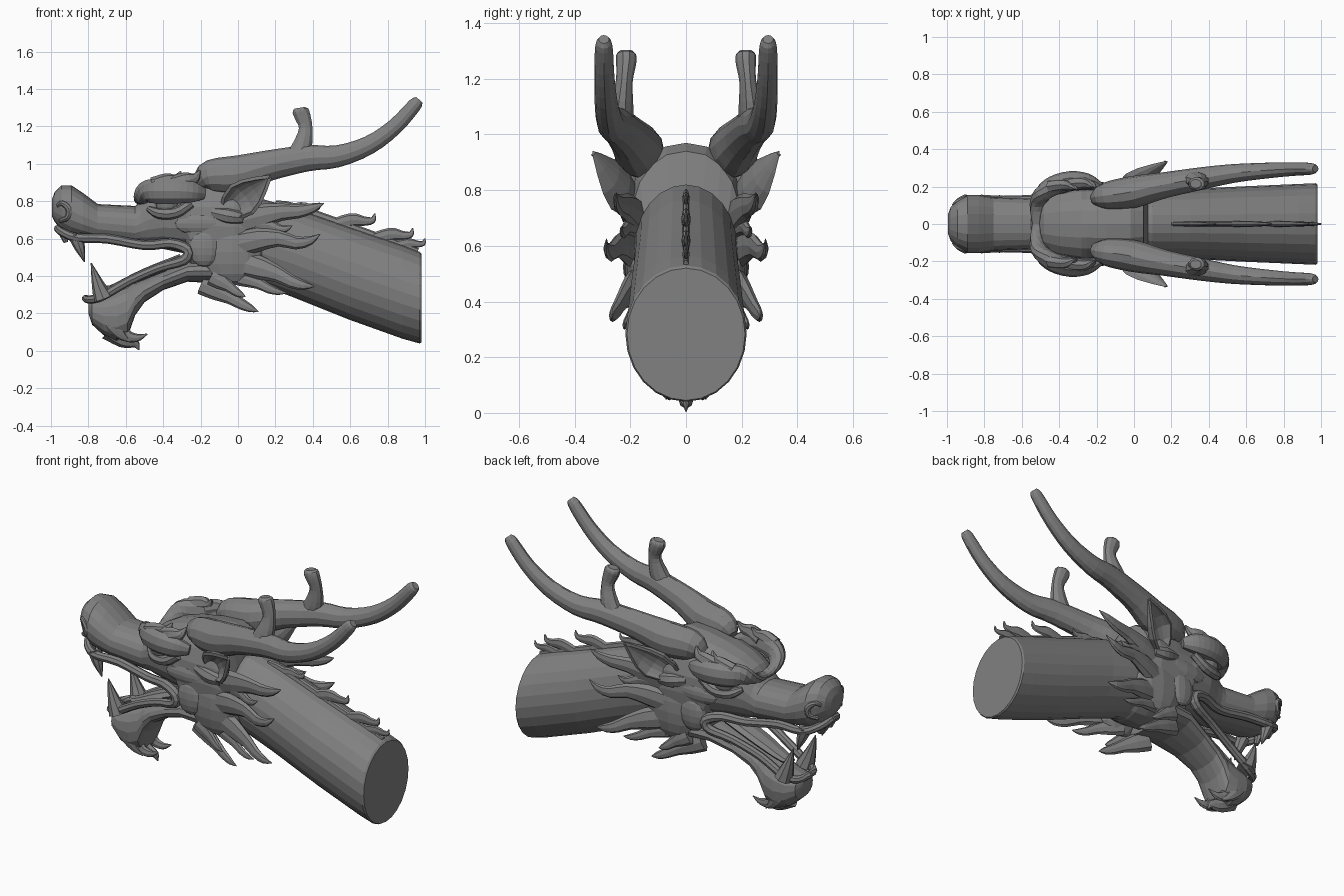
import bpy, bmesh
from math import sin, cos, pi, copysign
from mathutils import Vector

GREY = bpy.data.materials.new("dark_grey")
GREY.diffuse_color = (.22, .22, .22, 1)

def make(name, verts, faces, mirror=False):
    me = bpy.data.meshes.new(name)
    me.from_pydata([tuple(v) for v in verts], [], faces)
    bm = bmesh.new(); bm.from_mesh(me)
    bmesh.ops.recalc_face_normals(bm, faces=bm.faces)
    bm.to_mesh(me); bm.free()
    me.materials.append(GREY)
    ob = bpy.data.objects.new(name, me)
    bpy.context.collection.objects.link(ob)
    if mirror:
        m = ob.modifiers.new("mirror", 'MIRROR')
        m.use_axis = (False, True, False)
        m.use_mirror_merge = False
    return ob

def skin(name, rings, mirror=False):
    n = len(rings[0])
    verts = [v for r in rings for v in r]
    faces = [(i*n+j, i*n+(j+1) % n, (i+1)*n+(j+1) % n, (i+1)*n+j)
             for i in range(len(rings)-1) for j in range(n)]
    faces += [tuple(range(n)), tuple(range(len(verts)-n, len(verts)))]
    return make(name, verts, faces, mirror)

def spow(v, e):
    return copysign(abs(v)**e, v)

def loft(name, stations, n=20, e=0.9):
    """Closed body from (x, top, bottom, half width) cross-sections."""
    rings = []
    for x, t, b, w in stations:
        c, h = (t+b)/2, (t-b)/2
        rings.append([(x, w*spow(cos(2*pi*k/n), e), c+h*spow(sin(2*pi*k/n), e)) for k in range(n)])
    return skin(name, rings)

def tube(name, pts, flat=1.0, n=8, sub=3, mirror=True):
    """Smooth tapered tube through (x, y, z, radius), flattened sideways."""
    P = [Vector(p) for p in pts]
    P = [2*P[0]-P[1]] + P + [2*P[-1]-P[-2]]
    path = []
    for i in range(1, len(P)-2):
        a, b, c, d = P[i-1:i+3]
        for k in range(sub):
            t = k/sub
            path.append(0.5*(2*b + (c-a)*t + (2*a-5*b+4*c-d)*t*t + (3*b-a-3*c+d)*t**3))
    path.append(P[-2])
    rings = []
    for i, p in enumerate(path):
        tan = (path[min(i+1, len(path)-1)] - path[max(i-1, 0)]).to_3d().normalized()
        side = Vector((0, 1, 0)) - tan*tan.y
        side = side.normalized() if side.length > 0.05 else Vector((1, 0, 0))
        up = tan.cross(side)
        r = max(p[3], 0.002)
        rings.append([p.to_3d() + side*cos(2*pi*k/n)*r*flat + up*sin(2*pi*k/n)*r for k in range(n)])
    return skin(name, rings, mirror)

def ball(name, c, s, mirror=True):
    rings = [[(c[0]+s[0]*sin(a)*cos(2*pi*k/12), c[1]+s[1]*sin(a)*sin(2*pi*k/12), c[2]+s[2]*cos(a))
              for k in range(12)] for a in [0.02+(pi-0.04)*i/8 for i in range(9)]]
    return skin(name, rings, mirror)

def flame(name, root, tip, r, y0, y1, wave=0.03, flat=0.5):
    """Wavy flat hair lock from root to tip in the side view."""
    a, b = Vector(root), Vector(tip)
    d = b-a
    nrm = Vector((-d.y, d.x)).normalized()
    pts = []
    for t, o, k in ((0, 0, 1), (.25, .3, .9), (.5, .1, .62), (.7, -.9, .5), (.87, -.8, .34), (1, 0, .03)):
        q = a+d*t+nrm*o*wave
        pts.append((q.x, y0+(y1-y0)*min(1, t*1.2), q.y, r*k))
    return tube(name, pts, flat, 8, 2)

# Neck
loft("neck", [(-.02, .78, .37, .15), (.1, .82, .36, .185), (.3, .765, .285, .187), (.6, .66, .165, .202),
              (.88, .565, .065, .214), (.97, .53, .04, .218), (.98, .52, .045, .212)], 24, 1)
# Skull and snout
loft("skull_and_snout", [
    (-.995, .81, .72, .05), (-.98, .85, .69, .09), (-.945, .885, .645, .125), (-.89, .885, .61, .155),
    (-.83, .845, .595, .155), (-.75, .785, .585, .142), (-.55, .775, .56, .135), (-.52, .80, .56, .14),
    (-.48, .85, .55, .155), (-.4, .895, .545, .19), (-.28, .935, .52, .21), (-.25, .94, .42, .21),
    (-.15, .96, .375, .215), (-.02, .97, .36, .215), (.05, .94, .36, .2), (.075, .81, .37, .185)])
# Lower jaw with chin
loft("lower_jaw", [
    (-.80, .26, .20, .04), (-.78, .275, .14, .085), (-.72, .29, .085, .11), (-.65, .32, .05, .115),
    (-.59, .345, .075, .115), (-.55, .365, .19, .118), (-.5, .385, .26, .122), (-.4, .425, .325, .14),
    (-.27, .48, .37, .175), (-.1, .5, .36, .19)], 16, .85)
# Lips running round the mouth corner
tube("lips", [(-.965, 0, .655, .02), (-.94, .08, .635, .022), (-.86, .13, .605, .024), (-.7, .125, .6, .026),
              (-.5, .135, .565, .026), (-.36, .172, .575, .028), (-.27, .195, .54, .03), (-.29, .19, .485, .028),
              (-.42, .155, .445, .024), (-.58, .122, .375, .024), (-.72, .108, .295, .024),
              (-.79, .075, .275, .022), (-.815, 0, .28, .02)])
# Tongue
tube("tongue", [(-.3, 0, .49, .03), (-.5, 0, .41, .03), (-.66, 0, .34, .02), (-.71, 0, .34, .008)], 2.2, mirror=False)
# Fangs
tube("upper_fang", [(-.87, .11, .62, .04), (-.845, .115, .55, .028), (-.82, .115, .475, .003)])
tube("lower_fang", [(-.72, .1, .28, .055), (-.75, .105, .36, .033), (-.785, .105, .47, .003)])
tube("front_tooth", [(-.94, .05, .65, .03), (-.92, .05, .58, .012)])
# Nostrils
tube("nostril", [(-.965, .1, .775, .01), (-.94, .122, .79, .015), (-.905, .14, .76, .018), (-.91, .135, .715, .016),
                 (-.95, .105, .695, .012)])

# Brow ridge across the forehead, eyes and lids
tube("brow", [(-.52, 0, .80, .025), (-.52, .1, .815, .04), (-.49, .16, .85, .06), (-.43, .205, .855, .07),
              (-.34, .23, .855, .07), (-.25, .225, .85, .06), (-.18, .2, .84, .03)], .75, 10)
ball("eye", (-.38, .185, .785), (.06, .042, .05))
tube("lower_eyelid", [(-.48, .15, .76, .015), (-.42, .19, .735, .03), (-.33, .21, .74, .03), (-.25, .21, .79, .025)])
for x, y, z in [(-.42, .2, .88), (-.32, .21, .885)]:
    tube("brow_tuft", [(x-.03, y, z, .05), (x+.04, y+.01, z+.025, .045), (x+.09, y, z+.04, .028),
                       (x+.115, y-.015, z+.08, .004)], .75)

# Antlers with prongs
tube("antler", [(-.21, .135, .9, .04), (-.15, .15, .935, .085), (0, .172, .945, .1), (.16, .207, .99, .082),
                (.37, .245, 1.03, .07), (.53, .27, 1.04, .059), (.7, .285, 1.1, .05), (.84, .293, 1.2, .043),
                (.945, .295, 1.315, .037), (.97, .295, 1.342, .022)], .85, 12)
tube("antler_prong", [(.31, .238, 1.03, .06), (.345, .232, 1.1, .054), (.362, .222, 1.19, .038), (.345, .215, 1.255, .045),
                      (.333, .215, 1.285, .045), (.33, .215, 1.3, .03)], .8, 10)

# Cupped ears
base, axis = Vector((-.07, .17, .74)), Vector((.24, .165, .19))
wide, out = Vector((.6, 0, -.75)), Vector((-.3, .9, -.3)).normalized()
prof = [(0, .03), (.2, .075), (.42, .095), (.62, .078), (.82, .042), (1, .003)]
m = 9
verts = [base+axis*t + wide*w*sin(a) - out*w*.75*(cos(a)-.5)
         for t, w in prof for a in [-pi/2+pi*k/(m-1) for k in range(m)]]
faces = [(i*m+j, i*m+j+1, (i+1)*m+j+1, (i+1)*m+j) for i in range(len(prof)-1) for j in range(m-1)]
ear = make("ear", verts, faces, True)
sol = ear.modifiers.new("thickness", 'SOLIDIFY')
sol.thickness, sol.offset = .018, 0
tube("ear_root", [(-.14, .185, .74, .03), (-.05, .195, .72, .045), (.03, .2, .71, .03)])

# Cheeks
ball("cheek", (-.18, .19, .55), (.085, .035, .1))
ball("jaw_muscle", (-.03, .165, .53), (.17, .055, .17))
ball("cheekbone", (-.2, .185, .68), (.15, .035, .06))

# Mane locks on the cheeks: root, tip, radius, start y, end y, wave
for root, tip, r, y0, y1, wave in [
        ((.0, .69), (.46, .79), .075, .17, .25, .015),
        ((.05, .67), (.29, .67), .05, .18, .23, .02),
        ((.0, .57), (.44, .625), .07, .18, .285, .035),
        ((.02, .47), (.41, .345), .07, .17, .265, .015),
        ((-.04, .41), (.26, .31), .05, .15, .22, .01),
        ((-.19, .36), (.11, .21), .06, .11, .17, .005),
        ((-.14, .4), (.04, .29), .05, .17, .2, .005)]:
    flame("mane_lock", root, tip, r, y0, y1, wave)

# Crest along the top of the neck
tube("crest_base", [(.2, 0, .785, .02), (.3, 0, .765, .025), (.6, 0, .66, .025), (.96, 0, .53, .02)], .5, mirror=False)
for x, z, s in [(.31, .74, .9), (.57, .665, 1.15), (.78, .59, 1.1), (.88, .55, .85)]:
    tube("crest_flame", [(x-.08*s, 0, z, .03), (x+.03*s, 0, z+.03*s, .032*s), (x+.09*s, 0, z+.025*s, .022*s),
                         (x+.13*s, 0, z+.03*s, .016*s), (x+.14*s, 0, z+.06*s, .003)], .45, mirror=False)

# Chin beard curls
tube("beard_tip", [(-.68, 0, .12, .07), (-.61, 0, .06, .045), (-.55, 0, .04, .025), (-.53, 0, .005, .003)], .7, mirror=False)
tube("beard_curl", [(-.66, .05, .16, .07), (-.6, .06, .085, .035), (-.54, .06, .07, .022), (-.485, .06, .09, .003)], .6)
tube("beard_lock", [(-.72, .06, .24, .05), (-.68, .085, .16, .05), (-.63, .08, .09, .03), (-.58, .07, .05, .004)], .5)
